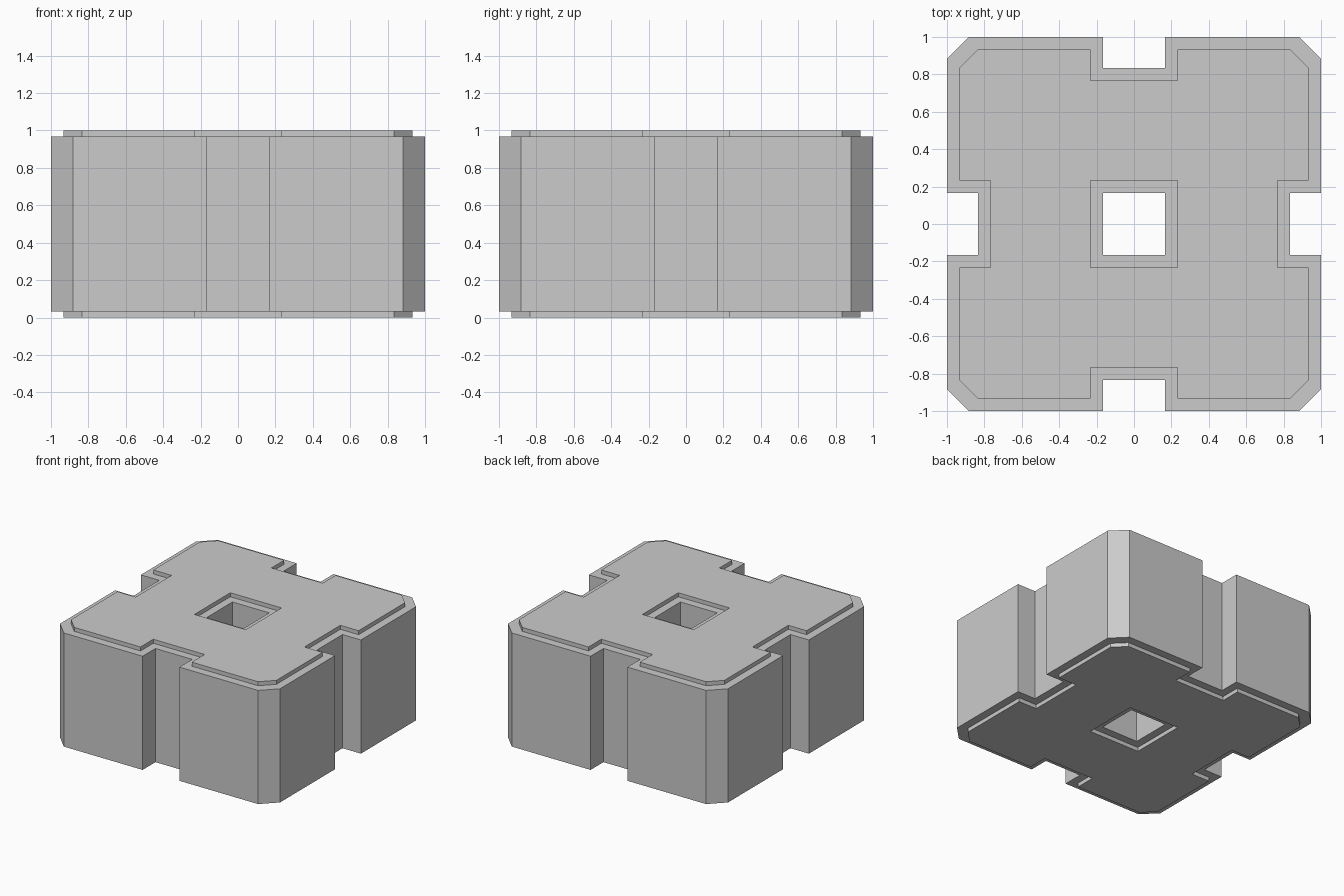
import bpy, bmesh

if "Cube" in bpy.data.objects:
    bpy.data.objects.remove(bpy.data.objects["Cube"])

# Section sizes: side, chamfer start, notch floor, notch/hole half-width
BODY = (1.0, 0.883, 0.833, 0.167)
PLATE = (0.933, 0.835, 0.767, 0.233)
LEVELS = [(PLATE, 0.0), (PLATE, 0.033), (BODY, 0.033),
          (BODY, 0.967), (PLATE, 0.967), (PLATE, 1.0)]


def turn(p, k):
    for _ in range(k):
        p = (-p[1], p[0])
    return p


def section(bm, size, z):
    """Notched outline (24 points) and square hole (4 points) at height z."""
    s, c, d, n = size
    corner = [(d, n), (s, n), (s, c), (c, s), (n, s), (n, d)]
    outer = [bm.verts.new((*turn(p, k), z)) for k in range(4) for p in corner]
    hole = [bm.verts.new((*turn((n, n), k), z)) for k in range(4)]
    return outer, hole


bm = bmesh.new()
rings = [section(bm, size, z) for size, z in LEVELS]

# Stepped outer walls and hole walls
for low, high in zip(rings, rings[1:]):
    for a, b in zip(low, high):
        for i in range(len(a)):
            j = (i + 1) % len(a)
            bm.faces.new((a[i], a[j], b[j], b[i]))

# Top and bottom plates: four corner blocks and four arms each
for outer, hole in (rings[0], rings[-1]):
    for k in range(4):
        m = (k + 1) % 4
        bm.faces.new([hole[k]] + outer[6 * k:6 * k + 6])
        bm.faces.new((hole[k], outer[6 * k + 5], outer[6 * m], hole[m]))

bmesh.ops.recalc_face_normals(bm, faces=bm.faces)
mesh = bpy.data.meshes.new("notched_block")
bm.to_mesh(mesh)
bm.free()
bpy.context.collection.objects.link(bpy.data.objects.new("notched_block", mesh))
